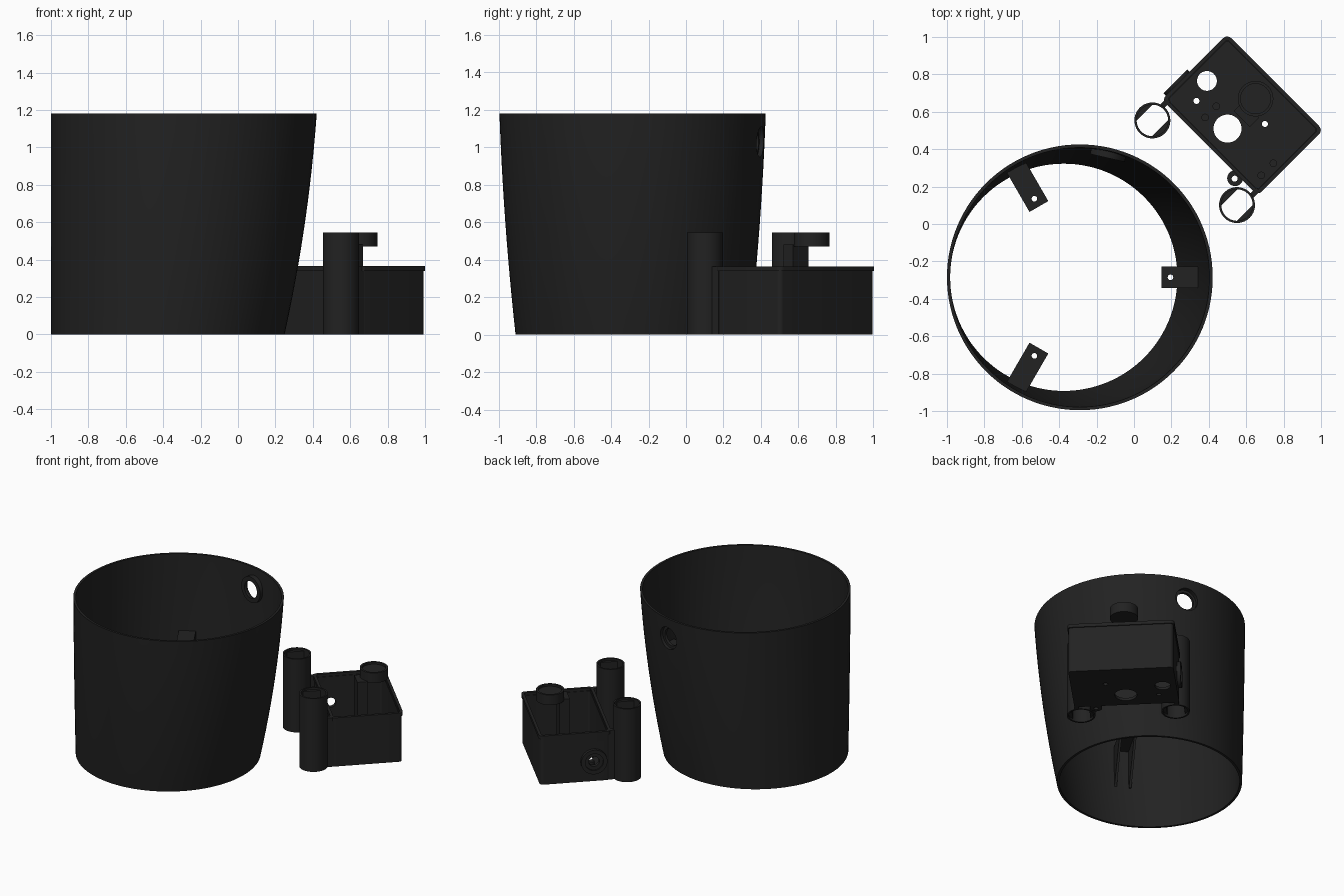
import bpy, bmesh, math
from mathutils import Matrix, Vector

old = bpy.data.objects.get("Cube")
if old:
    bpy.data.objects.remove(old, do_unlink=True)

black = bpy.data.materials.new("matte_black")
black.use_nodes = True
black.diffuse_color = (0.016, 0.016, 0.016, 1)
black.node_tree.nodes["Principled BSDF"].inputs["Base Color"].default_value = (0.016, 0.016, 0.016, 1)

BOX = Matrix.Rotation(math.radians(-45), 4, "Z")      # frame of the turned box
AXIS = Matrix.Translation((-0.29, -0.285, 0))         # centre of the pot's mouth


def finish(name, bm, frame):
    bmesh.ops.recalc_face_normals(bm, faces=bm.faces)
    mesh = bpy.data.meshes.new(name)
    bm.to_mesh(mesh)
    bm.free()
    mesh.transform(frame)
    mesh.materials.append(black)
    ob = bpy.data.objects.new(name, mesh)
    bpy.context.collection.objects.link(ob)
    return ob


def prism(name, outline, z0, z1, frame):
    """Extrude a flat outline from z0 to z1."""
    bm = bmesh.new()
    face = bm.faces.new([bm.verts.new((x, y, z0)) for x, y in outline])
    top = bmesh.ops.extrude_face_region(bm, geom=[face])["geom"]
    bmesh.ops.translate(bm, vec=(0, 0, z1 - z0),
                        verts=[g for g in top if isinstance(g, bmesh.types.BMVert)])
    return finish(name, bm, frame)


def circle(x, y, r, n=40):
    return [(x + r * math.cos(2 * math.pi * i / n), y + r * math.sin(2 * math.pi * i / n)) for i in range(n)]


def rect(x0, x1, y0, y1):
    return [(x0, y0), (x1, y0), (x1, y1), (x0, y1)]


def rounded(x0, x1, y0, y1, r, n=6):
    pts = []
    corners = [(x1 - r, y1 - r), (x0 + r, y1 - r), (x0 + r, y0 + r), (x1 - r, y0 + r)]
    for k, (cx, cy) in enumerate(corners):
        for i in range(n + 1):
            a = math.pi / 2 * (k + i / n)
            pts.append((cx + r * math.cos(a), cy + r * math.sin(a)))
    return pts


def modify(ob, cutter, operation="DIFFERENCE"):
    mod = ob.modifiers.new("cut", "BOOLEAN")
    mod.operation, mod.solver, mod.object = operation, "EXACT", cutter
    bpy.context.view_layer.objects.active = ob
    bpy.ops.object.modifier_apply(modifier=mod.name)
    bpy.data.objects.remove(cutter, do_unlink=True)


def cut(ob, outline, z0, z1, frame):
    modify(ob, prism("cutter", outline, z0, z1, frame))


# Pot: bulging wall, upright along one side, open at both ends
def radius(z):
    return 0.6245 + 0.11 * z - 0.0315 * z * z


WALL, TOP, SEG, LEVELS = 0.017, 1.18, 112, 12
heights = [TOP * i / LEVELS for i in range(LEVELS + 1)]
profile = [(z, 0) for z in heights] + [(z, WALL) for z in reversed(heights)]
bm = bmesh.new()
rings = []
for z, inset in profile:
    r = radius(z)
    rings.append([bm.verts.new((x, y, z)) for x, y in circle(r - 1, -0.285, r - inset, SEG)])
for a, b in zip(rings, rings[1:] + rings[:1]):
    for i in range(SEG):
        j = (i + 1) % SEG
        bm.faces.new((a[i], a[j], b[j], b[i]))
pot = finish("pot_wall", bm, Matrix())

# Cable port with a recessed seat; local z points outward
port = (AXIS @ Matrix.Translation((0, 0, 1.03)) @ Matrix.Rotation(math.radians(77), 4, "Z")
        @ Matrix.Rotation(math.radians(90), 4, "Y"))
modify(pot, prism("port_boss", circle(0, 0, 0.095), 0.655, 0.692, port), "UNION")
cut(pot, circle(0, 0, 0.082), 0.675, 0.8, port)
cut(pot, circle(0, 0, 0.063), 0.6, 0.8, port)

# Three mounting tabs, each on two tapered ribs
for k, reach in enumerate((0.637, 0.682, 0.682)):
    frame = AXIS @ Matrix.Rotation(math.radians(120 * k), 4, "Z")
    tab = prism("mounting_tab", rect(0.437, reach, -0.058, 0.058), 0.59, 0.615, frame)
    cut(tab, circle(0.485, 0, 0.015, 20), 0.5, 0.7, frame)
    upright = frame @ Matrix.Rotation(math.radians(90), 4, "X")
    foot = reach - 0.05 if k == 0 else reach - 0.012
    for y in (-0.05, 0.05):
        prism("tab_rib", [(0.45, 0.591), (reach, 0.591), (foot, 0.3), (foot - 0.015, 0.3)],
              y - 0.008, y + 0.008, upright)

# Open box with a rim
U0, U1, V0, V1, H = -0.365, 0.36, 0.575, 1.07, 0.365
box = prism("box_body", rounded(U0 + 0.007, U1 - 0.007, V0 + 0.007, V1 - 0.007, 0.025), 0, H - 0.02, BOX)
cut(box, rounded(U0 + 0.024, U1 - 0.024, V0 + 0.024, V1 - 0.024, 0.015), 0.02, 1, BOX)
rim = prism("box_rim", rounded(U0, U1, V0, V1, 0.03), H - 0.025, H, BOX)
cut(rim, rounded(U0 + 0.02, U1 - 0.02, V0 + 0.02, V1 - 0.02, 0.015), 0.2, 1, BOX)

# Floor holes
for x, y, r in ((0.5, 0.51, 0.075), (0.39, 0.765, 0.053), (0.334, 0.658, 0.016), (0.70, 0.535, 0.016)):
    cut(box, circle(x, y, r), -0.1, 0.1, Matrix())

# Small bosses on the floor
for x, y in ((0.38, 0.57), (0.44, 0.63), (0.68, 0.26), (0.745, 0.325)):
    prism("floor_boss", circle(x, y, 0.02, 20), 0.01, 0.045, Matrix())

# Round socket on the box side; local z points outward
side = BOX @ Matrix.Translation((0, 0.695, 0.15)) @ Matrix.Rotation(math.radians(-90), 4, "Y")
socket = prism("side_socket", circle(0, 0, 0.09), 0.345, 0.382, side)
cut(socket, circle(0, 0, 0.062), 0.37, 0.5, side)
for part in (socket, box):
    cut(part, circle(0, 0, 0.036), 0.3, 0.5, side)

# Ear with a screw hole
ear = prism("screw_ear", circle(0.209, 0.555, 0.042) , 0, 0.03, BOX)
cut(ear, circle(0.209, 0.552, 0.016, 20), -0.1, 0.1, BOX)

# Two slotted tubes joined to the box
for name, u, s in (("tube_left", -0.322, -1), ("tube_right", 0.318, 1)):
    v = 0.461
    tube = prism(name, circle(u, v, 0.096, 56), 0, 0.545, BOX)
    cut(tube, circle(u, v, 0.084, 56), 0.53, 1, BOX)
    cut(tube, circle(u, v, 0.084, 56), -1, 0.015, BOX)
    slot = prism("cutter", circle(u, v, 0.084, 56), -1, 1, BOX)
    modify(slot, prism("slot", rect(u - 0.059, u + 0.059, v - 0.1, v + 0.1), -0.9, 0.9, BOX), "INTERSECT")
    modify(tube, slot)
    inner, outer = sorted((s * 0.325, s * 0.353))
    prism("tube_bridge", rect(inner, outer, 0.545, 0.6), 0, H, BOX)

# Pillar carrying an overhanging round head
prism("pillar", rect(-0.05, 0.07, 0.805, 0.876), 0.01, 0.48, BOX)
head = prism("pillar_head", circle(0.65, 0.67, 0.095, 48), 0.47, 0.545, Matrix())
cut(head, circle(0.65, 0.67, 0.08, 48), 0.53, 1, Matrix())

# Smooth round walls, keep corners crisp
bpy.ops.object.select_all(action="DESELECT")
for ob in bpy.context.scene.objects:
    if ob.type == "MESH":
        ob.select_set(True)
        bpy.context.view_layer.objects.active = ob
bpy.ops.object.shade_smooth_by_angle(angle=math.radians(30))
